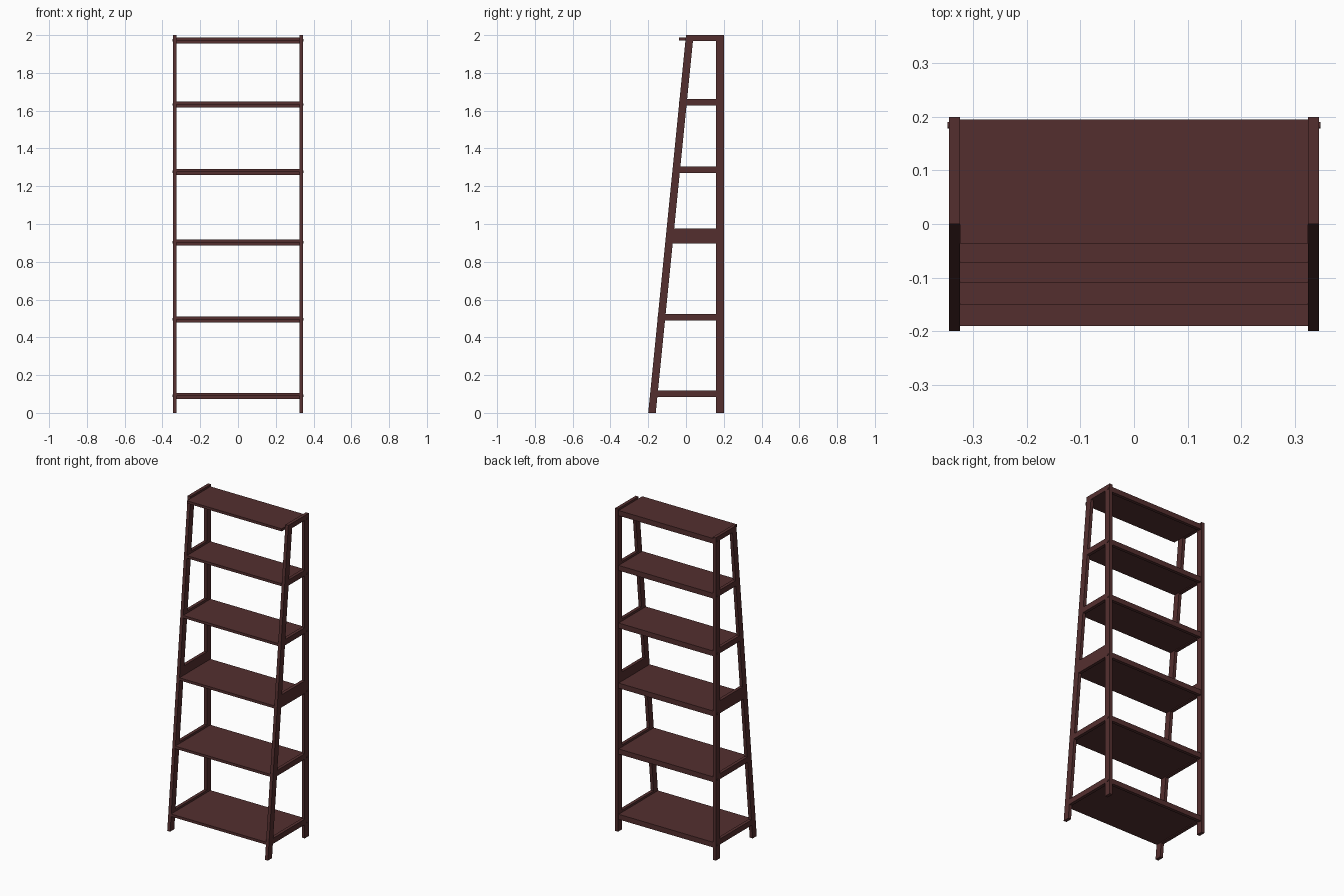
import bpy, bmesh, math
from mathutils import Matrix

if "Cube" in bpy.data.objects:
    bpy.data.objects.remove(bpy.data.objects["Cube"])

wood = bpy.data.materials.new("dark red brown wood")
wood.diffuse_color = (0.088, 0.028, 0.028, 1)
wood.use_nodes = True
wood.node_tree.nodes["Principled BSDF"].inputs["Base Color"].default_value = wood.diffuse_color


def finish(name, bm):
    bmesh.ops.recalc_face_normals(bm, faces=bm.faces[:])
    me = bpy.data.meshes.new(name)
    bm.to_mesh(me)
    bm.free()
    me.materials.append(wood)
    ob = bpy.data.objects.new(name, me)
    bpy.context.collection.objects.link(ob)
    return ob


def prism(name, yz, x0, x1):
    """Extrude a side profile of (y, z) points from x0 to x1."""
    bm = bmesh.new()
    face = bm.faces.new([bm.verts.new((x0, y, z)) for y, z in yz])
    ext = bmesh.ops.extrude_face_region(bm, geom=[face])
    verts = [v for v in ext["geom"] if isinstance(v, bmesh.types.BMVert)]
    bmesh.ops.translate(bm, verts=verts, vec=(x1 - x0, 0, 0))
    return finish(name, bm)


def rect(y0, y1, z0, z1):
    return [(y0, z0), (y1, z0), (y1, z1), (y0, z1)]


def leg_front(z):
    return -0.2 + 0.1 * z


def leg_back(z):
    return leg_front(z) + 0.04


XI, XO = 0.325, 0.345
# shelf top, side rail bottom, side rail top
levels = [(0.106, 0.085, 0.119), (0.511, 0.490, 0.524), (0.919, 0.898, 0.976),
          (1.291, 1.270, 1.305), (1.648, 1.627, 1.661), (1.988, 1.970, 2.0)]

for side, s in (("left", -1), ("right", 1)):
    a, b = s * XI, s * XO
    # upright back post and leaning front leg
    prism(f"back_post_{side}", rect(0.16, 0.2, 0, 2), a, b)
    prism(f"front_leg_{side}", [(leg_front(0), 0), (leg_back(0), 0),
                                (leg_back(2), 2), (leg_front(2), 2)], a, b)
    for i, (top, r0, r1) in enumerate(levels):
        # side rail, cut to the slope of the leg
        prism(f"side_rail_{side}_{i + 1}",
              [(leg_back(r0), r0), (0.16, r0), (0.16, r1), (leg_back(r1), r1)], a, b)
        # small round bolt head on the back post
        bm = bmesh.new()
        bmesh.ops.create_cone(
            bm, cap_ends=True, segments=12, radius1=0.006, radius2=0.006, depth=0.004,
            matrix=Matrix.Translation((s * (XO + 0.001), 0.184, top - 0.015))
            @ Matrix.Rotation(math.pi / 2, 4, "Y"))
        finish(f"bolt_{side}_{i + 1}", bm)

for i, (top, r0, r1) in enumerate(levels):
    # shelf board; the top one is as deep as the one below it
    front = leg_front(min(top, 1.648)) - 0.001
    prism(f"shelf_{i + 1}", rect(front, 0.195, top - 0.016, top), -XI, XI)
    # apron under the back edge
    prism(f"back_apron_{i + 1}", rect(0.175, 0.195, top - 0.032, top - 0.016), -XI, XI)
